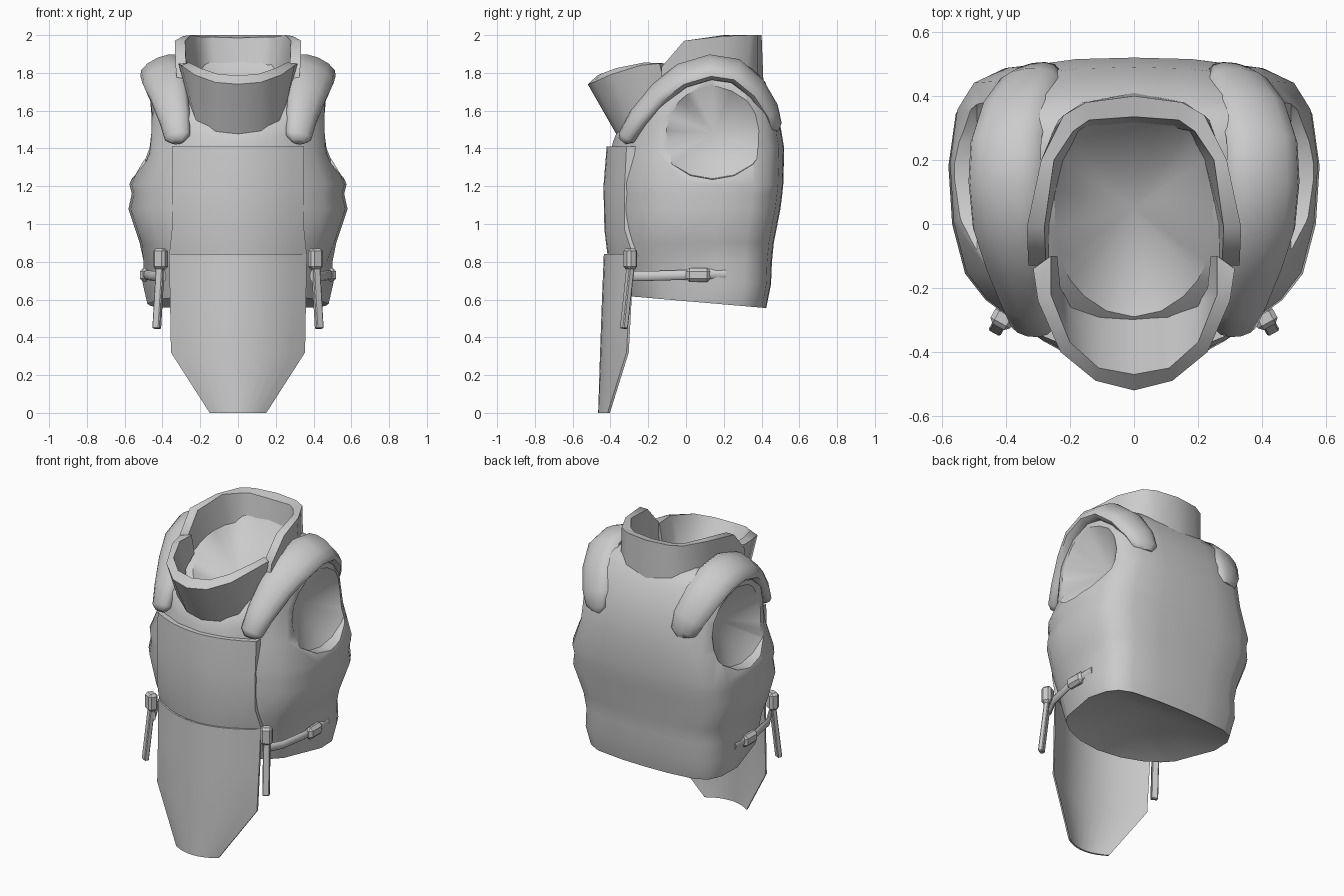
import bpy, bmesh, math
from mathutils import Vector, Matrix

if "Cube" in bpy.data.objects:
    bpy.data.objects.remove(bpy.data.objects["Cube"], do_unlink=True)

grey = bpy.data.materials.new("plain grey")
grey.use_nodes = True
grey.diffuse_color = (0.6, 0.6, 0.6, 1)
grey.node_tree.nodes["Principled BSDF"].inputs["Base Color"].default_value = (0.6, 0.6, 0.6, 1)


def smooth(ob, angle):
    bpy.ops.object.select_all(action='DESELECT')
    ob.select_set(True)
    bpy.context.view_layer.objects.active = ob
    bpy.ops.object.shade_smooth_by_angle(angle=math.radians(angle))


def finish(name, bm, angle=45):
    bmesh.ops.recalc_face_normals(bm, faces=bm.faces[:])
    me = bpy.data.meshes.new(name)
    bm.to_mesh(me)
    bm.free()
    ob = bpy.data.objects.new(name, me)
    bpy.context.collection.objects.link(ob)
    me.materials.append(grey)
    smooth(ob, angle)
    return ob


def loft(name, sections, tip_a=None, tip_b=None, angle=45):
    """Skin closed sections; each end gets a flat cap or a fan to a tip."""
    bm = bmesh.new()
    rows = [[bm.verts.new(p) for p in s] for s in sections]
    n = len(rows[0])
    for a, b in zip(rows, rows[1:]):
        for i in range(n):
            j = (i + 1) % n
            bm.faces.new((a[i], a[j], b[j], b[i]))
    for row, tip in ((rows[0], tip_a), (rows[-1], tip_b)):
        if tip is None:
            bm.faces.new(row)
        else:
            t = bm.verts.new(tip)
            for i in range(n):
                bm.faces.new((row[i], row[(i + 1) % n], t))
    return finish(name, bm, angle)


def sweep(name, path, centre, sides=12, angle=50):
    """Flat oval tube along points (x, y, z, half width, half thickness)."""
    pts = [Vector(p[:3]) for p in path]
    secs = []
    for i, p in enumerate(path):
        t = (pts[min(i + 1, len(pts) - 1)] - pts[max(i - 1, 0)]).normalized()
        out = pts[i] - Vector(centre)
        out = (out - t * out.dot(t)).normalized()
        side = t.cross(out)
        ring = [2 * math.pi * k / sides for k in range(sides)]
        secs.append([pts[i] + side * p[3] * math.cos(a) + out * p[4] * math.sin(a) for a in ring])
    return loft(name, secs, angle=angle)


def box(name, centre, size, rx=0, rz=0, bevel=0.01):
    bm = bmesh.new()
    bmesh.ops.create_cube(bm, size=1)
    bmesh.ops.scale(bm, vec=size, verts=bm.verts)
    bmesh.ops.bevel(bm, geom=bm.edges[:], offset=bevel, segments=1, affect='EDGES')
    m = Matrix.Translation(centre) @ Matrix.Rotation(rz, 4, 'Z') @ Matrix.Rotation(rx, 4, 'X')
    bmesh.ops.transform(bm, matrix=m, verts=bm.verts)
    return finish(name, bm, 30)


def curved_panel(name, rows, depth):
    """Bowed panel from rows of (z, half width, y at middle, y at edge)."""
    secs = []
    cols = [k / 5 for k in range(-5, 6)]
    for z, hw, yc, ye in rows:
        front = [(s * hw, yc + (ye - yc) * s * s, z) for s in cols]
        secs.append(front + [(x, y + depth, z) for x, y, z in reversed(front)])
    return loft(name, secs)


def mirrored_band(name, half):
    """Skin half-sections ending on x = 0, continued on the other side."""
    other = [[(-x, y, z) for x, y, z in s] for s in reversed(half[:-1])]
    return loft(name, half + other, angle=50)


# Torso shell: plan outline stretched onto tilted, arched rings
plan = [(0, 0), (.34, .03), (.62, .105), (.80, .19), (.91, .28), (.98, .45),
        (1, .65), (.96, .83), (.87, .92), (.70, .97), (.36, .995), (0, 1)]
plan += [(-x, t) for x, t in plan[-2:0:-1]]
# half width, front y, back y, front z, back z, arch, hip bulge
rings = [(.45, -.33, .425, .62, .555, 0, .03), (.465, -.36, .45, .70, .68, 0, .04),
         (.48, -.385, .455, .80, .80, 0, .02), (.52, -.40, .465, .90, .90, 0, 0),
         (.58, -.41, .50, 1.08, 1.08, 0, 0), (.562, -.41, .51, 1.16, 1.16, 0, 0),
         (.575, -.41, .515, 1.21, 1.21, 0, 0), (.50, -.405, .52, 1.36, 1.40, .0, 0),
         (.49, -.385, .49, 1.44, 1.58, .09, 0), (.465, -.36, .42, 1.50, 1.75, .13, 0),
         (.40, -.33, .36, 1.53, 1.82, .11, 0), (.25, -.29, .32, 1.57, 1.86, .06, 0)]
sections = []
for hw, yf, yb, zf, zb, arch, hip in rings:
    sections.append([(u * hw + (math.copysign(hip, u) if t > .6 and abs(u) > .6 else 0),
                      yf + (yb - yf) * t,
                      zf + (zb - zf) * t + arch * math.sin(math.pi * t)) for u, t in plan])
torso = loft("torso_shell", sections, tip_a=(0, .05, .74), tip_b=(0, .05, 1.50))

# Arm openings: funnel-shaped recesses
for s in (1, -1):
    secs = []
    for x, k in ((.49, 1.0), (.80, 1.08)):
        secs.append([(s * x, .14 + .30 * k * math.cos(a), 1.50 + .26 * k * math.sin(a))
                     for a in (2 * math.pi * i / 16 for i in range(16))])
    cutter = loft("arm_cutter", secs, tip_a=(s * .31, .15, 1.48))
    cutter.hide_render = True
    mod = torso.modifiers.new("arm_opening", 'BOOLEAN')
    mod.operation, mod.solver, mod.object = 'DIFFERENCE', 'EXACT', cutter
    bpy.context.view_layer.objects.active = torso
    bpy.ops.object.modifier_apply(modifier=mod.name)
    bpy.data.objects.remove(cutter, do_unlink=True)
smooth(torso, 50)

# Chest plate and hanging front flap
curved_panel("chest_plate", [(.83, .365, -.415, -.28), (.97, .35, -.432, -.325),
                             (1.2, .35, -.437, -.325), (1.41, .35, -.42, -.315)], .06)
curved_panel("front_flap", [(0, .15, -.465, -.415), (.32, .355, -.455, -.315),
                            (.6, .36, -.445, -.30), (.84, .365, -.435, -.29)], .012)

# Collar: flared front lip and upright back wall
mirrored_band("front_collar", [
    [(.28, -.11, 1.72), (.315, -.14, 1.85), (.26, -.10, 1.85), (.24, -.10, 1.74)],
    [(.26, -.20, 1.65), (.30, -.24, 1.84), (.26, -.22, 1.855), (.23, -.20, 1.68)],
    [(.22, -.30, 1.54), (.23, -.40, 1.79), (.20, -.37, 1.825), (.20, -.25, 1.58)],
    [(.12, -.35, 1.49), (.12, -.49, 1.75), (.11, -.45, 1.795), (.11, -.28, 1.55)],
    [(0, -.36, 1.46), (0, -.52, 1.74), (0, -.47, 1.785), (0, -.29, 1.55)]])
mirrored_band("back_collar", [
    [(.32, -.13, 1.72), (.33, -.13, 1.83), (.275, -.13, 1.83), (.265, -.13, 1.72)],
    [(.32, -.02, 1.76), (.335, -.01, 1.97), (.28, -.01, 1.97), (.265, 0, 1.76)],
    [(.29, .18, 1.80), (.29, .20, 1.995), (.25, .20, 2.0), (.22, .20, 1.80)],
    [(.24, .32, 1.78), (.22, .34, 2.0), (.19, .29, 1.99), (.17, .29, 1.80)],
    [(.16, .38, 1.76), (.15, .38, 2.0), (.14, .325, 1.99), (.12, .30, 1.80)],
    [(0, .41, 1.75), (0, .40, 2.0), (0, .335, 1.985), (0, .31, 1.80)]])

# Shoulder pads, side belts and hanging straps, one set per side
pad_path = [(.32, -.335, 1.435, .035, .02), (.32, -.315, 1.46, .07, .045), (.335, -.25, 1.56, .085, .055),
            (.365, -.14, 1.69, .105, .055), (.395, -.02, 1.785, .118, .055), (.405, .13, 1.83, .122, .055),
            (.40, .26, 1.81, .12, .055), (.37, .37, 1.72, .115, .05), (.33, .445, 1.60, .10, .045),
            (.31, .47, 1.52, .08, .035), (.31, .475, 1.49, .04, .015)]
belt_path = [(.39, -.30, .725, .028, .012), (.45, -.19, .725, .026, .014), (.485, -.02, .73, .026, .014),
             (.495, .10, .735, .026, .014), (.49, .21, .735, .026, .014)]
for s, side in ((1, "left"), (-1, "right")):
    flip = lambda path: [(s * p[0],) + tuple(p[1:]) for p in path]
    sweep(side + "_shoulder_pad", flip(pad_path), (s * .20, .11, 1.35))
    sweep(side + "_belt", flip(belt_path), (0, .05, .73), sides=8)
    box(side + "_belt_buckle", (s * .495, .065, .73), (.05, .13, .075), bevel=.018)
    box(side + "_strap_clasp", (s * .41, -.295, .815), (.07, .06, .11), rz=s * .5, bevel=.014)
    box(side + "_strap", (s * .42, -.31, .625), (.042, .03, .36), rx=-.12, rz=s * .5, bevel=.005)
